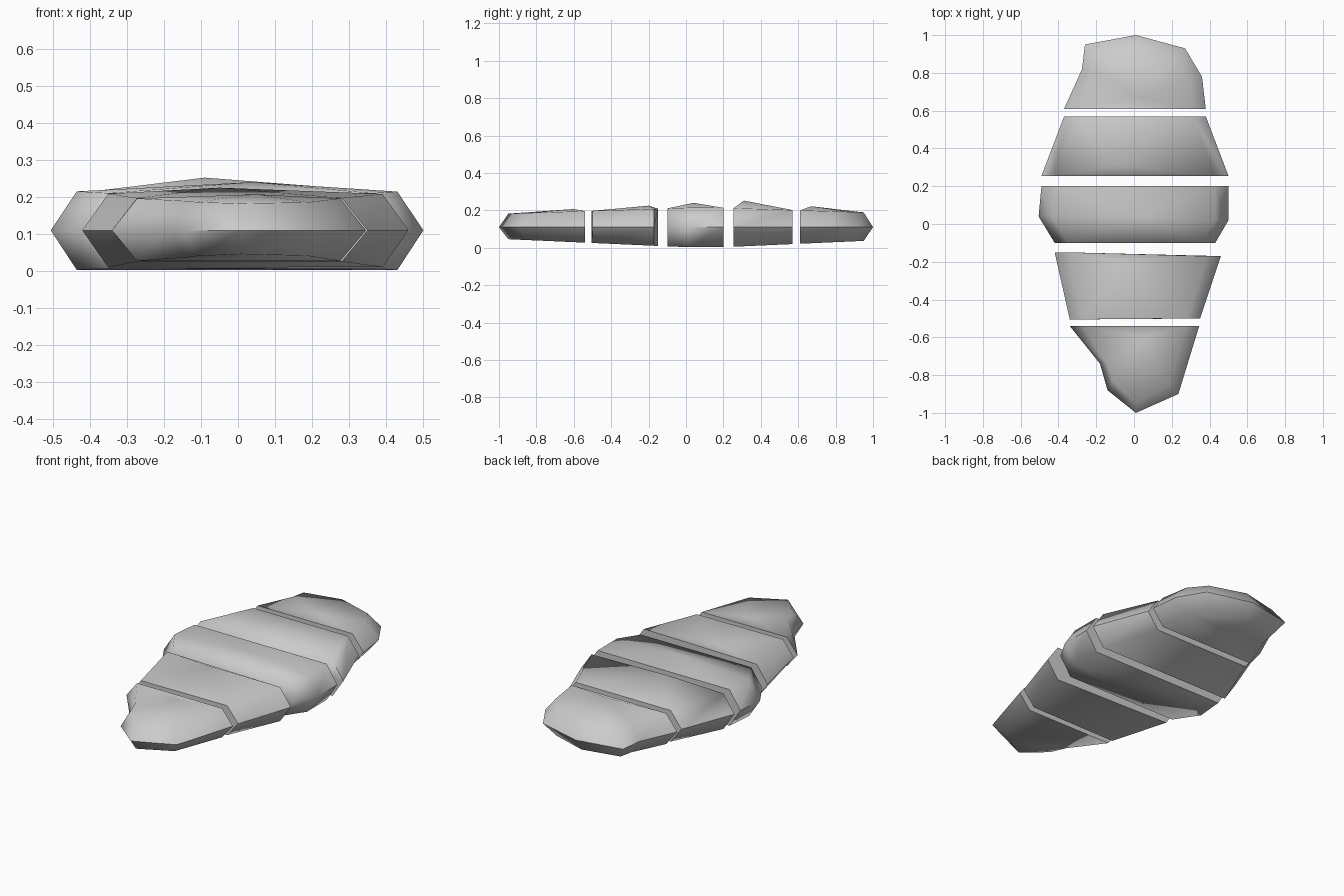
import bpy, bmesh

if "Cube" in bpy.data.objects:
    bpy.data.objects.remove(bpy.data.objects["Cube"])

# plan outlines at mid height (counter-clockwise) and one raised point on top
slices = {
    "front_end_slice": ([(-.34, -.54), (-.18, -.74), (-.14, -.88), (.01, -1), (.235, -.9), (.345, -.54)],
                        (.05, -.6, .207)),
    "front_slice": ([(-.42, -.15), (-.34, -.505), (.35, -.5), (.46, -.17)],
                    (-.05, -.2, .225)),
    "middle_slice": ([(-.49, .2), (-.505, .04), (-.42, -.1), (.43, -.1), (.5, .02), (.5, .2)],
                     (.04, .04, .24)),
    "back_slice": ([(-.37, .57), (-.49, .255), (.5, .255), (.38, .57)],
                   (-.09, .31, .252)),
    "back_end_slice": ([(.01, 1), (-.26, .95), (-.275, .82), (-.37, .61),
                        (.38, .61), (.36, .78), (.27, .93)],
                       (.04, .67, .222)),
}


def inset(x, y):
    # pull the flat top and bottom in from the bevelled rim
    d = min(.07, abs(x) * .2)
    x2 = x - d if x > 0 else x + d
    e = .05 if abs(y) > .86 else 0
    return x2, (y - e if y > 0 else y + e)


def build_slice(name, outline, peak):
    bm = bmesh.new()
    low, mid, top = [], [], []
    for x, y in outline:
        xi, yi = inset(x, y)
        away = abs(yi - .1)
        low.append(bm.verts.new((xi, yi, .045 * max(0, away - .1) + .003)))
        mid.append(bm.verts.new((x, y, .11)))
        top.append(bm.verts.new((xi, yi, .217 - .033 * away)))
    crest = bm.verts.new(peak)
    n = len(outline)
    for i in range(n):
        j = (i + 1) % n
        bm.faces.new((low[i], low[j], mid[j], mid[i]))
        bm.faces.new((mid[i], mid[j], top[j], top[i]))
        bm.faces.new((top[i], top[j], crest))
    bm.faces.new(low[::-1])
    bmesh.ops.recalc_face_normals(bm, faces=bm.faces)
    mesh = bpy.data.meshes.new(name)
    bm.to_mesh(mesh)
    bm.free()
    obj = bpy.data.objects.new(name, mesh)
    bpy.context.collection.objects.link(obj)
    bpy.ops.object.select_all(action='DESELECT')
    obj.select_set(True)
    bpy.context.view_layer.objects.active = obj
    bpy.ops.object.shade_smooth_by_angle(angle=1.13)


for name, (outline, peak) in slices.items():
    build_slice(name, outline, peak)
